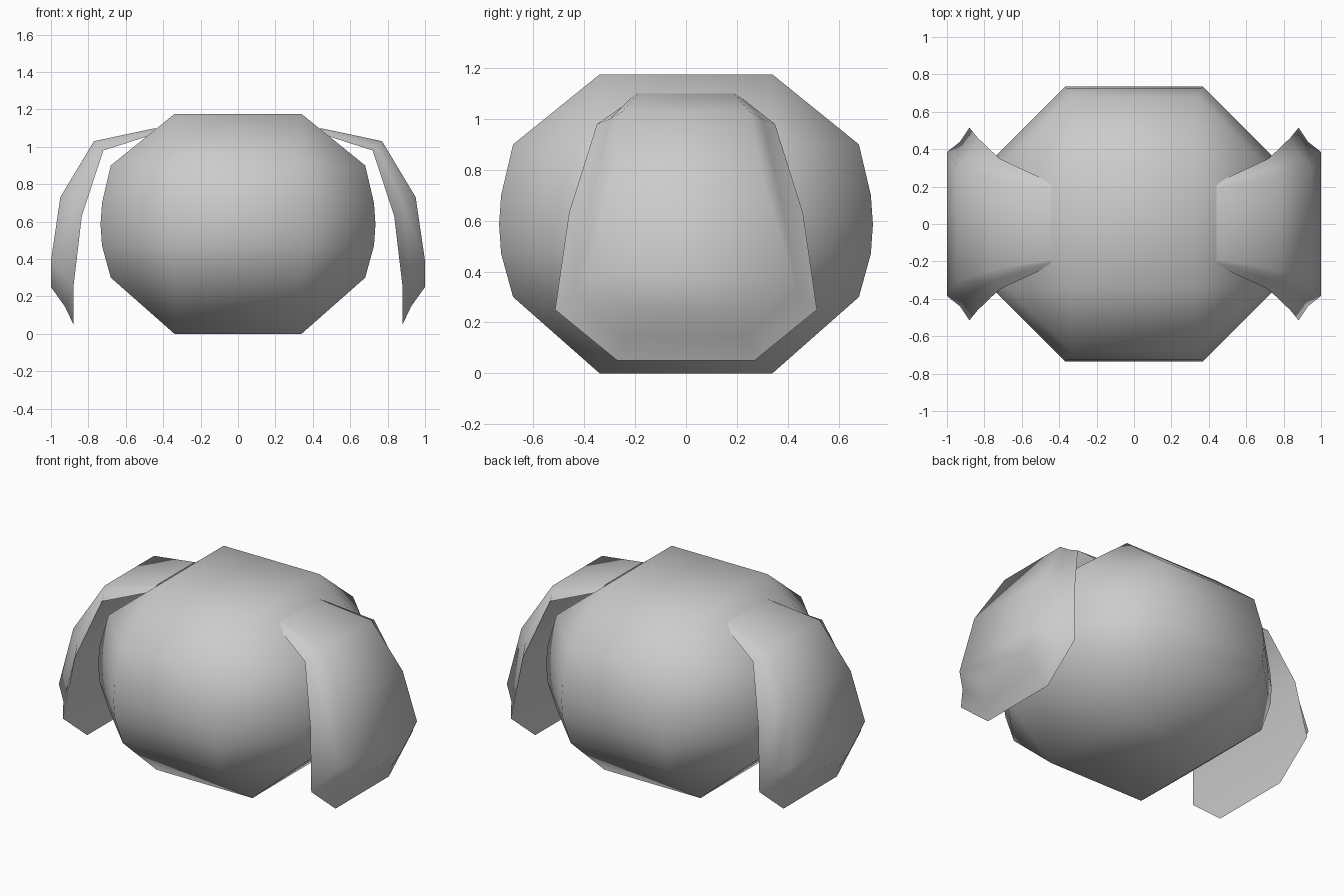
import bpy, bmesh, math

cube = bpy.data.objects.get("Cube")
if cube:
    bpy.data.objects.remove(cube, do_unlink=True)

grey = bpy.data.materials.new("plain_grey")
grey.use_nodes = True
colour = (0.6, 0.6, 0.6, 1)
grey.diffuse_color = colour
grey.node_tree.nodes["Principled BSDF"].inputs["Base Color"].default_value = colour


def loft(name, rings, caps):
    """Skin closed rings, let caps close the ends, and shade smooth."""
    bm = bmesh.new()
    loops = [[bm.verts.new(p) for p in ring] for ring in rings]
    for low, high in zip(loops, loops[1:]):
        n = len(low)
        for i in range(n):
            j = (i + 1) % n
            bm.faces.new((low[i], low[j], high[j], high[i]))
    caps(bm, loops)
    bmesh.ops.remove_doubles(bm, verts=bm.verts, dist=0.001)
    bmesh.ops.recalc_face_normals(bm, faces=bm.faces)
    for face in bm.faces:
        face.smooth = True
    for edge in bm.edges:
        edge.smooth = edge.calc_face_angle(0) < math.radians(75)
    mesh = bpy.data.meshes.new(name)
    bm.to_mesh(mesh)
    bm.free()
    mesh.materials.append(grey)
    obj = bpy.data.objects.new(name, mesh)
    bpy.context.collection.objects.link(obj)
    return obj


# Body: octagonal rings between a square top and a square bottom
def octagon(wide, narrow, z):
    corners = [(1, -1), (1, 1), (-1, 1), (-1, -1)]
    ring = []
    for k, (sx, sy) in enumerate(corners):
        pair = [(sx * wide, sy * narrow, z), (sx * narrow, sy * wide, z)]
        ring += pair if k % 2 else pair[::-1]
    return ring


def body_caps(bm, loops):
    for loop in (loops[0], loops[-1]):
        bm.faces.new(loop)


profile = [(0.34, 0), (0.68, 0.30), (0.727, 0.47), (0.735, 0.585),
           (0.727, 0.70), (0.68, 0.90), (0.34, 1.175)]
body_rings = [octagon(w, 0.34 if w < 0.7 else w / 2, z) for w, z in profile]
loft("body", body_rings, body_caps)


# Side flaps: each station lists rim, crease and outer points as (x, y, z)
stations = [
    ((0.44, 0.22, 1.07), (0.44, 0.21, 1.09), (0.44, 0.19, 1.10)),
    ((0.72, 0.35, 0.98), (0.74, 0.30, 1.00), (0.77, 0.25, 1.03)),
    ((0.835, 0.46, 0.63), (0.88, 0.37, 0.69), (0.95, 0.31, 0.73)),
    ((0.88, 0.515, 0.25), (0.93, 0.44, 0.32), (1.0, 0.385, 0.39)),
    ((0.88, 0.27, 0.05), (0.925, 0.235, 0.145), (1.0, 0.22, 0.25)),
]


def flap_caps(bm, loops):
    for a in (loops[0], loops[-1]):
        bm.faces.new((a[0], a[1], a[4], a[5]))
        bm.faces.new((a[1], a[2], a[3], a[4]))


for side, name in ((1, "left_flap"), (-1, "right_flap")):
    rings = []
    for half in stations:
        front = [(side * x, -y, z) for x, y, z in half]
        back = [(side * x, y, z) for x, y, z in reversed(half)]
        rings.append(front + back)
    loft(name, rings, flap_caps)
